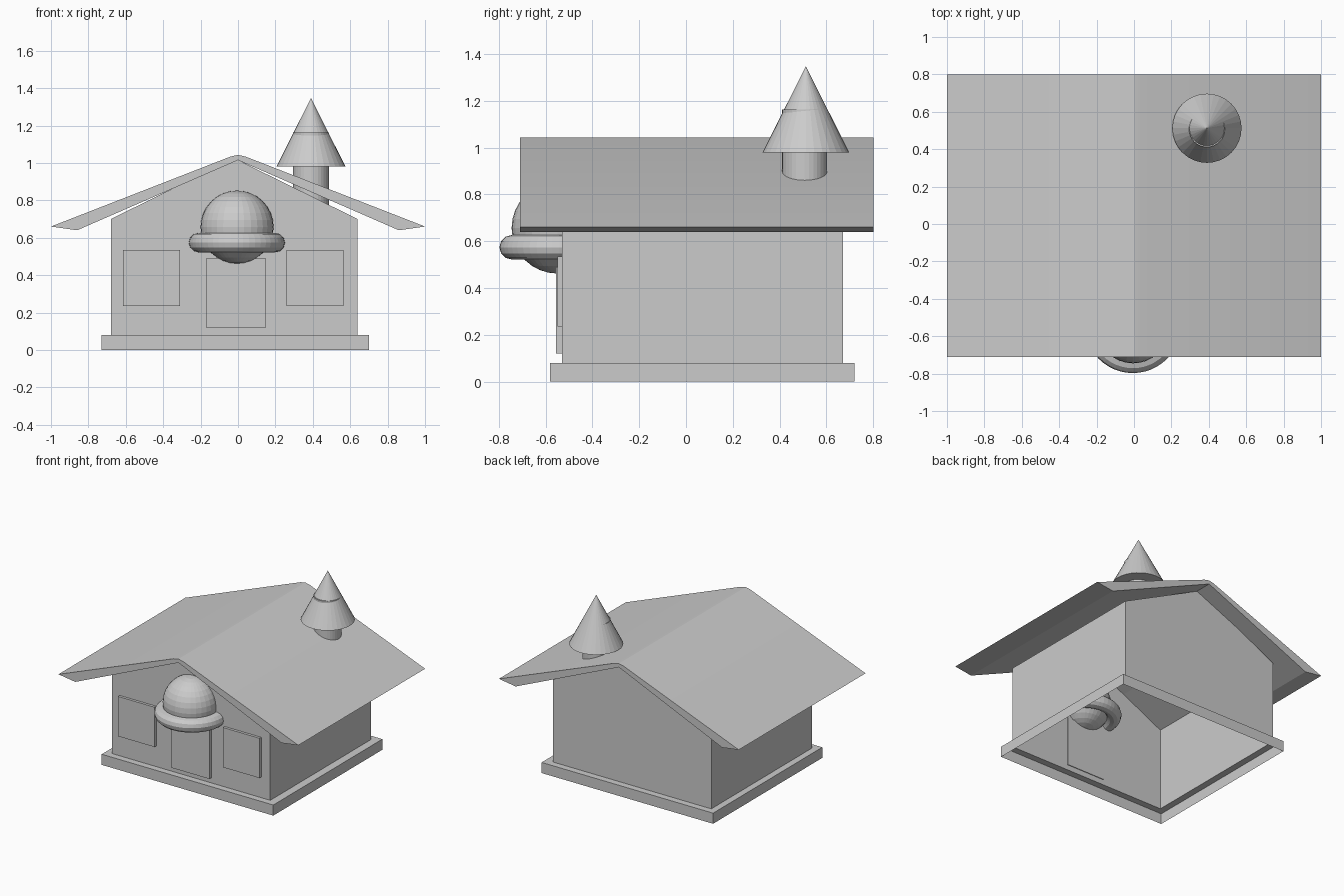
import bpy, bmesh, math
from mathutils import Matrix

if "Cube" in bpy.data.objects:
    bpy.data.objects.remove(bpy.data.objects["Cube"])

mat = bpy.data.materials.new("plain_grey")
mat.diffuse_color = (0.6, 0.6, 0.6, 1)
mat.use_nodes = True
mat.node_tree.nodes["Principled BSDF"].inputs["Base Color"].default_value = mat.diffuse_color


def finish(name, bm):
    bmesh.ops.recalc_face_normals(bm, faces=bm.faces)
    mesh = bpy.data.meshes.new(name)
    bm.to_mesh(mesh)
    bm.free()
    mesh.materials.append(mat)
    ob = bpy.data.objects.new(name, mesh)
    bpy.context.collection.objects.link(ob)
    return ob


def smooth(ob, degrees=30):
    bpy.ops.object.select_all(action='DESELECT')
    ob.select_set(True)
    bpy.context.view_layer.objects.active = ob
    bpy.ops.object.shade_smooth_by_angle(angle=math.radians(degrees))


def box(name, x0, x1, y0, y1, z0, z1):
    bm = bmesh.new()
    m = Matrix.Translation(((x0 + x1) / 2, (y0 + y1) / 2, (z0 + z1) / 2)) \
        @ Matrix.Diagonal((x1 - x0, y1 - y0, z1 - z0, 1))
    bmesh.ops.create_cube(bm, size=1, matrix=m)
    return finish(name, bm)


def extruded(name, profile, y0, y1, open_bottom=False):
    """Extrude an (x, z) outline along y."""
    bm = bmesh.new()
    a = [bm.verts.new((x, y0, z)) for x, z in profile]
    b = [bm.verts.new((x, y1, z)) for x, z in profile]
    bm.faces.new(a)
    bm.faces.new(b[::-1])
    n = len(a)
    for i in range(n):
        if open_bottom and i == n - 1:
            continue
        j = (i + 1) % n
        bm.faces.new((a[i], a[j], b[j], b[i]))
    return finish(name, bm)


def cone(name, x, y, z0, z1, r0, r1, sides=32):
    bm = bmesh.new()
    bmesh.ops.create_cone(bm, cap_ends=True, segments=sides, radius1=r0, radius2=r1,
                          depth=z1 - z0, matrix=Matrix.Translation((x, y, (z0 + z1) / 2)))
    return finish(name, bm)


# Walls: gabled shell, open underneath
X0, X1, Y0, Y1, BASE = -0.68, 0.64, -0.53, 0.67, 0.08
extruded("house_walls", [(X0, BASE), (X0, 0.70), (-0.02, 1.025), (X1, 0.70), (X1, BASE)],
         Y0, Y1, open_bottom=True)

# Plinth: outer skirt and a top ledge that meets the walls
bm = bmesh.new()


def loop(x0, x1, y0, y1, z):
    return [bm.verts.new(p) for p in ((x0, y0, z), (x1, y0, z), (x1, y1, z), (x0, y1, z))]


rings = [loop(-0.73, 0.70, -0.58, 0.72, 0), loop(-0.73, 0.70, -0.58, 0.72, BASE),
         loop(X0, X1, Y0, Y1, BASE)]
for lo, hi in zip(rings, rings[1:]):
    for i in range(4):
        j = (i + 1) % 4
        bm.faces.new((lo[i], lo[j], hi[j], hi[i]))
finish("plinth", bm)

# Roof with a softened ridge
roof = extruded("roof", [(-1, 0.66), (-0.04, 1.034), (0, 1.043), (0.04, 1.034), (1, 0.66),
                         (0.86, 0.64), (0, 1.015), (-0.86, 0.64)], -0.71, 0.80)
smooth(roof, 16)

# Windows and door
box("window_left", -0.615, -0.31, -0.55, Y0, 0.235, 0.535)
box("window_right", 0.26, 0.565, -0.55, Y0, 0.235, 0.535)
box("door", -0.17, 0.15, -0.556, -0.525, 0.12, 0.49)

# Dome ornament over the door
bm = bmesh.new()
bmesh.ops.create_uvsphere(bm, u_segments=32, v_segments=16, radius=0.195,
                          matrix=Matrix.Translation((-0.005, -0.55, 0.657)))
finish("ornament_ball", bm)

# Ring around the ornament
bm = bmesh.new()
NU, NV, R, r = 48, 12, 0.205, 0.052
grid = [[bm.verts.new((-0.006 + (R + r * math.cos(v)) * math.cos(u),
                       -0.54 + (R + r * math.cos(v)) * math.sin(u),
                       0.574 + r * math.sin(v)))
         for v in (2 * math.pi * k / NV for k in range(NV))]
        for u in (2 * math.pi * k / NU for k in range(NU))]
for i in range(NU):
    for j in range(NV):
        i2, j2 = (i + 1) % NU, (j + 1) % NV
        bm.faces.new((grid[i][j], grid[i2][j], grid[i2][j2], grid[i][j2]))
finish("ornament_ring", bm)

# Chimney pipe and conical cap
cone("chimney_pipe", 0.39, 0.507, 0.70, 1.162, 0.096, 0.096)
cone("chimney_cap", 0.39, 0.512, 0.98, 1.347, 0.185, 0)
